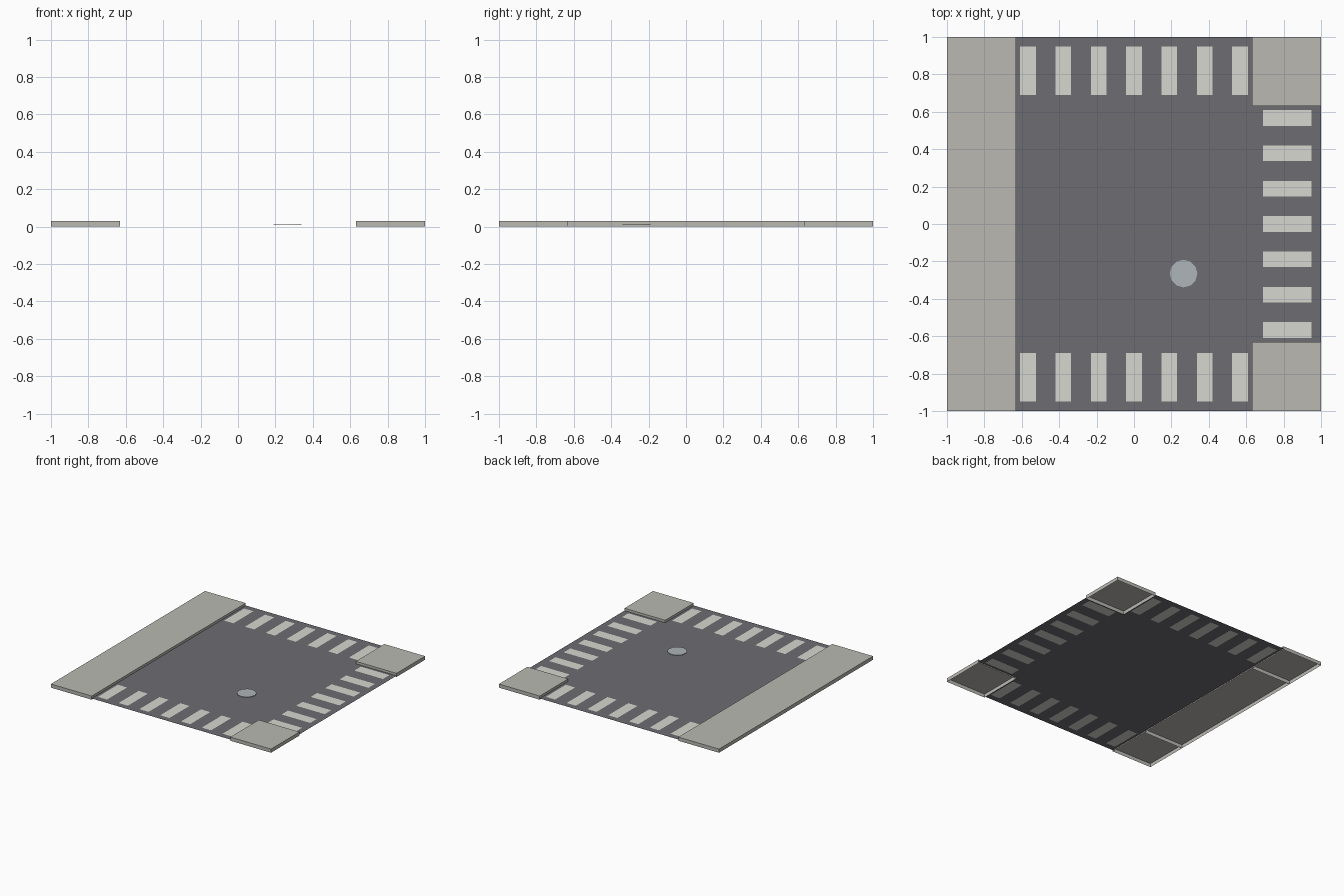
import bpy, bmesh

if "Cube" in bpy.data.objects:
    bpy.data.objects.remove(bpy.data.objects["Cube"])

ROAD_Z, CURB_Z, E = 0.01, 0.03, 0.63


def material(name, rgb):
    m = bpy.data.materials.new(name)
    m.diffuse_color = (*rgb, 1)
    m.use_nodes = True
    m.node_tree.nodes["Principled BSDF"].inputs["Base Color"].default_value = m.diffuse_color
    return m


asphalt = material("asphalt", (0.155, 0.15, 0.165))
paint = material("paint", (0.68, 0.68, 0.63))
concrete = material("concrete", (0.49, 0.485, 0.45))
metal = material("metal", (0.42, 0.46, 0.48))


def finish(bm, name, *mats):
    me = bpy.data.meshes.new(name)
    bm.to_mesh(me)
    bm.free()
    ob = bpy.data.objects.new(name, me)
    for m in mats:
        me.materials.append(m)
    bpy.context.collection.objects.link(ob)
    return ob


# Zebra stripes: seven per crossing, on front, back and right arms
stripes = []
for i in range(7):
    c = -0.567 + i * 0.189
    for s in (-1, 1):
        y0, y1 = sorted((s * 0.69, s * 0.95))
        stripes.append((c - 0.042, c + 0.042, y0, y1))
    stripes.append((0.69, 0.95, c - 0.042, c + 0.042))

# Road surface: grid cut along stripe and pavement edges, stripes painted in place
xs = sorted({round(v, 4) for s in stripes for v in s[:2]} | {-E, E, 1})
ys = sorted({round(v, 4) for s in stripes for v in s[2:]} | {-1, -E, E, 1})
bm = bmesh.new()
grid = {(x, y): bm.verts.new((x, y, ROAD_Z)) for x in xs for y in ys}
for x0, x1 in zip(xs, xs[1:]):
    for y0, y1 in zip(ys, ys[1:]):
        cx, cy = (x0 + x1) / 2, (y0 + y1) / 2
        if cx > E and abs(cy) > E:
            continue
        f = bm.faces.new([grid[p] for p in ((x0, y0), (x1, y0), (x1, y1), (x0, y1))])
        f.material_index = int(any(a < cx < b and c < cy < d for a, b, c, d in stripes))
bmesh.ops.delete(bm, geom=[v for v in bm.verts if not v.link_faces], context='VERTS')
finish(bm, "road_with_crossings", asphalt, paint)


# Pavement slabs, open underneath
def pavement(name, x0, x1, y0, y1, ends=True):
    bm = bmesh.new()
    bmesh.ops.create_cube(bm, size=1)
    for v in bm.verts:
        v.co = (x1 if v.co.x > 0 else x0, y1 if v.co.y > 0 else y0, CURB_Z if v.co.z > 0 else 0)
    bm.normal_update()
    drop = [f for f in bm.faces if f.normal.z < -0.5 or (not ends and abs(f.normal.y) > 0.5)]
    bmesh.ops.delete(bm, geom=drop, context='FACES')
    finish(bm, name, concrete)


for sx, side in ((-1, "left"), (1, "right")):
    for sy, end in ((-1, "front"), (1, "back")):
        pavement(f"pavement_corner_{end}_{side}", *sorted((sx * E, sx)), *sorted((sy * E, sy)))
pavement("pavement_left_middle", -1, -E, -E, E, ends=False)

# Manhole cover
bm = bmesh.new()
bmesh.ops.create_cone(bm, cap_ends=True, segments=12, radius1=0.074, radius2=0.074, depth=0.004)
bmesh.ops.translate(bm, verts=bm.verts, vec=(0.265, -0.265, ROAD_Z + 0.003))
finish(bm, "manhole_cover", metal)
